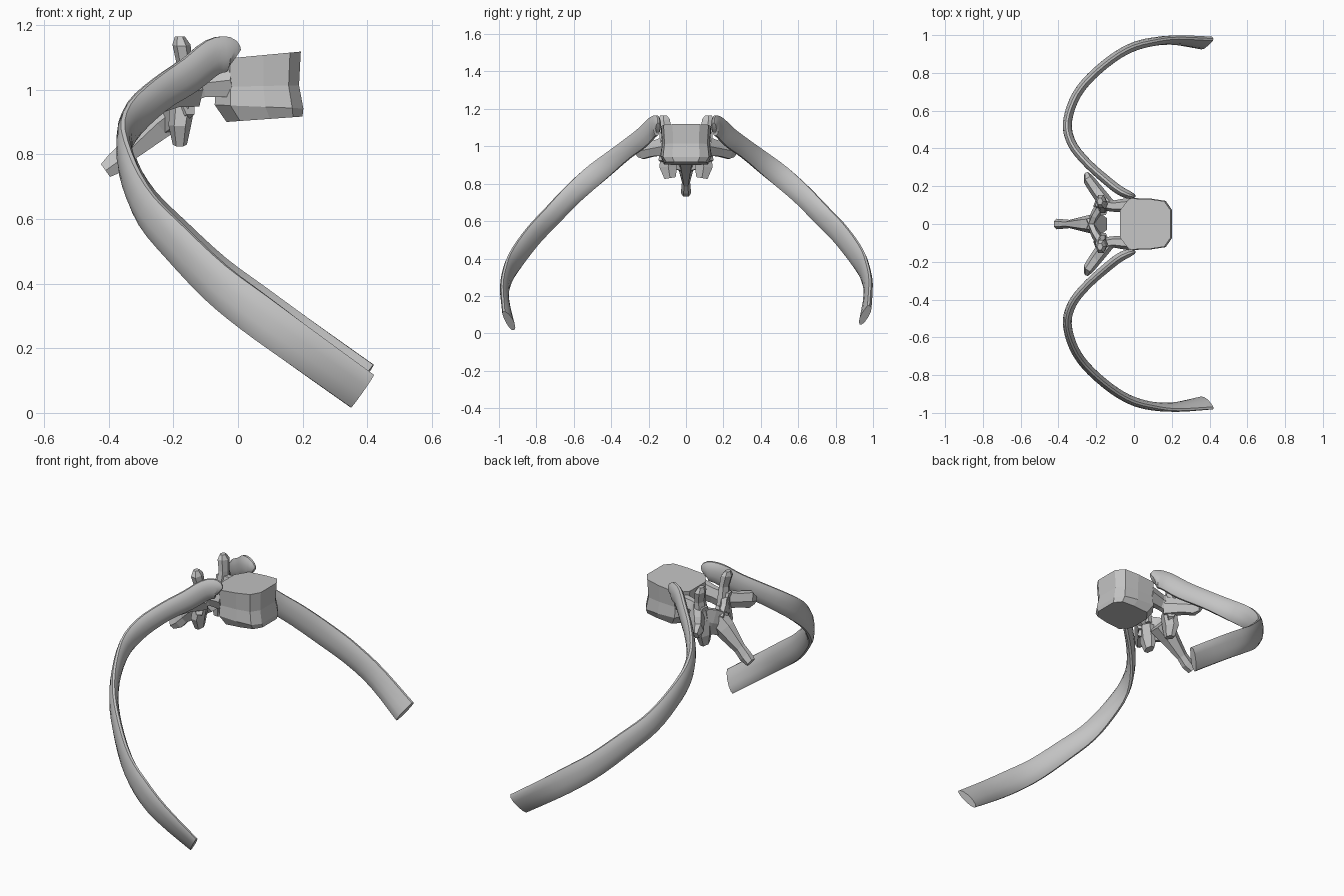
import bpy, bmesh, math
from mathutils import Vector

cube = bpy.data.objects.get("Cube")
if cube:
    bpy.data.objects.remove(cube, do_unlink=True)

bone = bpy.data.materials.new("bone_grey")
bone.use_nodes = True
GREY = (0.55, 0.55, 0.55, 1)
bone.diffuse_color = GREY
bone.node_tree.nodes["Principled BSDF"].inputs["Base Color"].default_value = GREY


def skin(name, rings, smooth=False):
    """Bridge equal rings of points into a capped solid."""
    bm = bmesh.new()
    loops = [[bm.verts.new(p) for p in ring] for ring in rings]
    n = len(loops[0])
    for a, b in zip(loops, loops[1:]):
        for i in range(n):
            j = (i + 1) % n
            bm.faces.new((a[i], a[j], b[j], b[i]))
    bm.faces.new(loops[0])
    bm.faces.new(loops[-1])
    bmesh.ops.recalc_face_normals(bm, faces=bm.faces)
    mesh = bpy.data.meshes.new(name)
    bm.to_mesh(mesh)
    bm.free()
    mesh.materials.append(bone)
    obj = bpy.data.objects.new(name, mesh)
    bpy.context.collection.objects.link(obj)
    if smooth:
        bpy.ops.object.select_all(action='DESELECT')
        obj.select_set(True)
        bpy.context.view_layer.objects.active = obj
        bpy.ops.object.shade_smooth_by_angle(angle=math.radians(40))
    return obj


def sweep(name, stations, sides, smooth=False):
    """Stations are x, y, z, half height, half thickness along a path."""
    pts = [Vector(s[:3]) for s in stations]
    rings = []
    for k, s in enumerate(stations):
        t = (pts[min(k + 1, len(pts) - 1)] - pts[max(k - 1, 0)]).normalized()
        across = Vector((t.y, -t.x, 0))
        across = across.normalized() if across.length > 0.3 else Vector((1, 0, 0))
        up = t.cross(across).normalized()
        ring = []
        for i in range(sides):
            a = 2 * math.pi * (i + 0.5) / sides
            ring.append(pts[k] + up * math.cos(a) * s[3] + across * math.sin(a) * s[4])
        rings.append(ring)
    return skin(name, rings, smooth)


def refine(stations, steps):
    """Catmull-Rom interpolation of all station values."""
    out = []
    last = len(stations) - 1
    for k in range(last):
        p = [stations[min(max(k + o, 0), last)] for o in (-1, 0, 1, 2)]
        for q in range(steps):
            t = q / steps
            out.append([0.5 * (2 * b + (c - a) * t + (2 * a - 5 * b + 4 * c - d) * t * t
                               + (3 * b - a - 3 * c + d) * t ** 3)
                        for a, b, c, d in zip(*p)])
    return out + [list(stations[-1])]


def mirrored(stations, side):
    return [(s[0], s[1] * side, *s[2:]) for s in stations]


# Rib path, listed for the +y side
RIB = [(-.008, .150, 1.10, .030, .012), (-.03, .155, 1.11, .055, .022),
       (-.08, .180, 1.10, .058, .025), (-.15, .235, 1.045, .058, .025),
       (-.24, .315, .985, .055, .024), (-.32, .41, .91, .058, .024),
       (-.353, .51, .83, .060, .024), (-.333, .62, .73, .058, .024),
       (-.28, .72, .625, .060, .024), (-.19, .815, .525, .063, .024),
       (-.07, .905, .405, .066, .024), (.05, .955, .310, .068, .024),
       (.20, .970, .200, .066, .022), (.385, .945, .067, .064, .022)]

# Vertebra processes, listed for the +y side
PARTS = {
    "pedicle": [(-.02, .10, 1.03, .06, .04), (-.11, .095, 1.02, .05, .03),
                (-.19, .11, 1.0, .06, .035)],
    "lamina": [(-.16, .12, .98, .07, .03), (-.20, .06, .95, .08, .025),
               (-.23, -.01, .92, .07, .025)],
    "transverse_process": [(-.14, .10, 1.0, .06, .04), (-.20, .18, .985, .045, .035),
                           (-.24, .235, .975, .05, .03), (-.25, .265, .96, .022, .015)],
    "upper_facet": [(-.17, .10, .98, .05, .035), (-.165, .11, 1.08, .035, .025),
                    (-.175, .12, 1.14, .04, .028), (-.18, .12, 1.165, .02, .015)],
    "lower_facet": [(-.17, .09, .97, .05, .04), (-.18, .095, .89, .055, .035),
                    (-.18, .085, .83, .035, .022)],
}

for label, side in (("left", 1), ("right", -1)):
    # The rib on the +y side hangs slightly higher at its free end
    lift = 0.03 if side > 0 else 0.0
    path = [(x, y, z + lift * (1.1 - z), h, w) for x, y, z, h, w in mirrored(RIB, side)]
    rib = sweep(label + "_rib", refine(path, 3), 12, True)
    # Tuck the lower edge of the free end inwards
    for v in rib.data.vertices:
        reach = max(0.0, v.co.x - 0.1) / 0.28
        centre = 0.275 - 0.73 * (v.co.x - 0.1)
        v.co.y += side * 0.4 * reach * max(-0.08, min(0.08, v.co.z - centre))
    for part, stations in PARTS.items():
        sweep(label + "_" + part, mirrored(stations, side), 6)

# Spinous process pointing back and down
sweep("spinous_process", [(-.18, 0, .95, .07, .06), (-.25, 0, .895, .06, .045),
                          (-.34, 0, .81, .038, .022), (-.375, 0, .775, .04, .025),
                          (-.41, 0, .75, .028, .028)], 6)

# Vertebral body: faceted drum with a waist and a flared lower rim
HALF = [(.20, .075), (.165, .125), (.08, .138), (-.03, .14), (-.08, .075)]
OUTLINE = HALF + [(x, -y) for x, y in reversed(HALF)]


def body_ring(scale, height, slope, shift):
    return [(0.06 + (x - 0.06) * scale + shift, y * scale, height + slope * x)
            for x, y in OUTLINE]


skin("vertebral_body", [body_ring(.96, 1.10, .09, 0), body_ring(.92, 1.01, .02, 0),
                        body_ring(.98, .95, -.04, .005), body_ring(.84, .905, .06, .022)])
